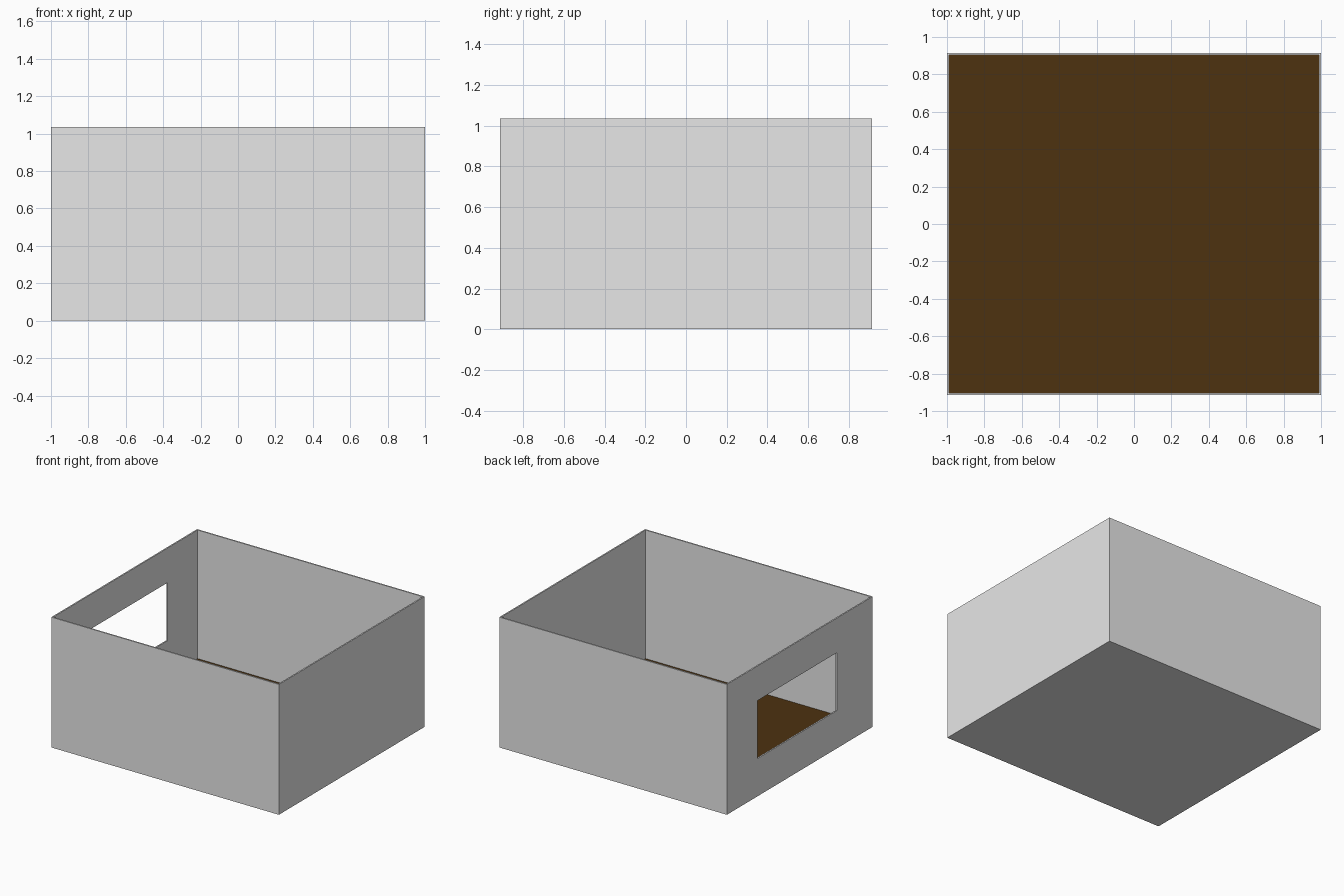
import bpy, bmesh

if "Cube" in bpy.data.objects:
    bpy.data.objects.remove(bpy.data.objects["Cube"])

W, D, H, T = 1.0, 0.915, 1.035, 0.011   # half width, half depth, height, wall thickness
FLOOR = 0.014


def material(name, rgb):
    m = bpy.data.materials.new(name)
    m.diffuse_color = (*rgb, 1)
    m.use_nodes = True
    m.node_tree.nodes["Principled BSDF"].inputs["Base Color"].default_value = m.diffuse_color
    return m


grey = material("wall grey", (0.8, 0.8, 0.8))
brown = material("floor brown", (0.074, 0.032, 0.005))


def box(name, lo, hi, mats):
    bm = bmesh.new()
    bmesh.ops.create_cube(bm, size=1)
    for v in bm.verts:
        for i in range(3):
            v.co[i] = lo[i] if v.co[i] < 0 else hi[i]
    me = bpy.data.meshes.new(name)
    bm.to_mesh(me)
    bm.free()
    for m in mats:
        me.materials.append(m)
    ob = bpy.data.objects.new(name, me)
    bpy.context.collection.objects.link(ob)
    return ob


# floor slab: brown on top, grey elsewhere
floor = box("floor", (-W + T, -D + T, 0), (W - T, D - T, FLOOR), [grey, brown])
for p in floor.data.polygons:
    p.material_index = 1 if p.normal.z > 0.5 else 0

# solid walls
box("front_wall", (-W, -D, 0), (W, -D + T, H), [grey])
box("back_wall", (-W, D - T, 0), (W, D, H), [grey])
box("right_wall", (W - T, -D + T, 0), (W, D - T, H), [grey])

# left wall: a frame around the window opening
Y0, Y1, Z0, Z1 = -0.465, 0.53, 0.30, 0.76
a, b = -D + T, D - T
bm = bmesh.new()
outer = [(a, 0), (b, 0), (b, H), (a, H)]
inner = [(Y0, Z0), (Y1, Z0), (Y1, Z1), (Y0, Z1)]
rings = [[bm.verts.new((x, y, z)) for y, z in loop]
         for x, loop in ((-W, outer), (-W, inner), (-W + T, inner), (-W + T, outer))]
for r in range(4):
    p, q = rings[r], rings[(r + 1) % 4]
    for i in range(4):
        j = (i + 1) % 4
        bm.faces.new((p[i], p[j], q[j], q[i]))
bmesh.ops.recalc_face_normals(bm, faces=bm.faces)
me = bpy.data.meshes.new("left_wall_with_window")
bm.to_mesh(me)
bm.free()
me.materials.append(grey)
bpy.context.collection.objects.link(bpy.data.objects.new("left_wall_with_window", me))
